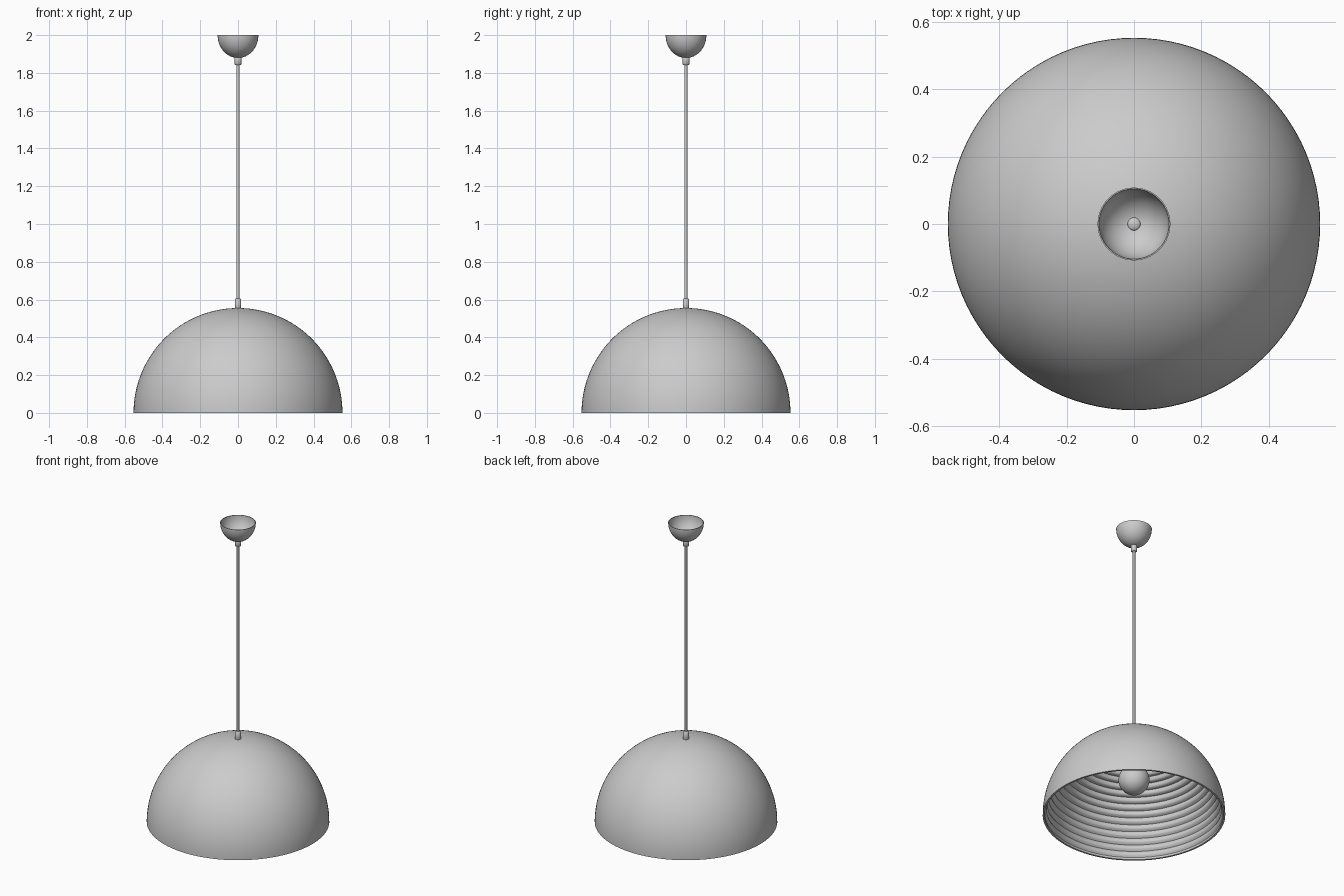
import bpy, math
from math import sin, cos, pi

if "Cube" in bpy.data.objects:
    bpy.data.objects.remove(bpy.data.objects["Cube"])

SEG = 96


def lathe(name, profile, seg=SEG, closed=False, angle=35):
    """Revolve (radius, z) points around z; radius 0 becomes a pole."""
    verts, rings, faces = [], [], []
    for r, z in profile:
        start = len(verts)
        if r < 1e-5:
            verts.append((0, 0, z))
            rings.append([start] * seg)
        else:
            verts += [(r * cos(2 * pi * i / seg), r * sin(2 * pi * i / seg), z) for i in range(seg)]
            rings.append(list(range(start, start + seg)))
    pairs = list(zip(rings, rings[1:]))
    if closed:
        pairs.append((rings[-1], rings[0]))
    for a, b in pairs:
        for i in range(seg):
            j = (i + 1) % seg
            face = list(dict.fromkeys((a[i], a[j], b[j], b[i])))
            if len(face) > 2:
                faces.append(face)
    mesh = bpy.data.meshes.new(name)
    mesh.from_pydata(verts, [], faces)
    obj = bpy.data.objects.new(name, mesh)
    bpy.context.collection.objects.link(obj)
    bpy.ops.object.select_all(action='DESELECT')
    obj.select_set(True)
    bpy.context.view_layer.objects.active = obj
    bpy.ops.object.shade_smooth_by_angle(angle=math.radians(angle))
    return obj


def arc(rx, rz, z0, a0, a1, n):
    """Elliptical arc, angles in degrees from the horizontal."""
    out = []
    for i in range(n + 1):
        a = math.radians(a0 + (a1 - a0) * i / n)
        out.append((max(rx * cos(a), 0), z0 + rz * sin(a)))
    return out


# Dome shade: smooth outside, rounded concentric ridges inside
R, RIBS, STEPS = 0.553, 20, 6
outer = arc(R, 0.555, 0, 0, 90, 40)
inner = []
for i in range(RIBS * STEPS + 1):
    t = i / (RIBS * STEPS)
    a = math.radians(1.5 + 88.5 * t)
    r = 0.541 - 0.011 * abs(sin(pi * RIBS * t))
    inner.append((max(r * cos(a), 0), r * sin(a)))
lathe("shade", outer[::-1] + [(0.541, 0)] + inner)

# Ceiling cup: thin open bowl
cup_out = arc(0.108, 0.121, 2.0, -90, 0, 20)
cup_in = arc(0.104, 0.116, 2.0, 0, -90, 20)
lathe("ceiling_cup", cup_out + cup_in, 64)


def collar(name, r, z0, z1, bevel=0.004):
    lathe(name, [(0, z0), (r - bevel, z0), (r, z0 + bevel), (r, z1 - bevel),
                 (r - bevel, z1), (0, z1)], 32, angle=50)


# Collars, cord and lamp holder
collar("cup_collar", 0.019, 1.842, 1.892)
collar("shade_collar", 0.017, 0.535, 0.605)
lathe("cord", [(0, 0.59), (0.008, 0.59), (0.008, 1.86), (0, 1.86)], 24)
collar("lamp_holder", 0.045, 0.39, 0.54)

# Bulb: globe blending into a neck
globe = arc(0.094, 0.094, 0.245, -90, 55, 28)
lathe("bulb", globe + [(0.046, 0.335), (0.04, 0.355), (0.038, 0.4), (0, 0.4)], 48)
